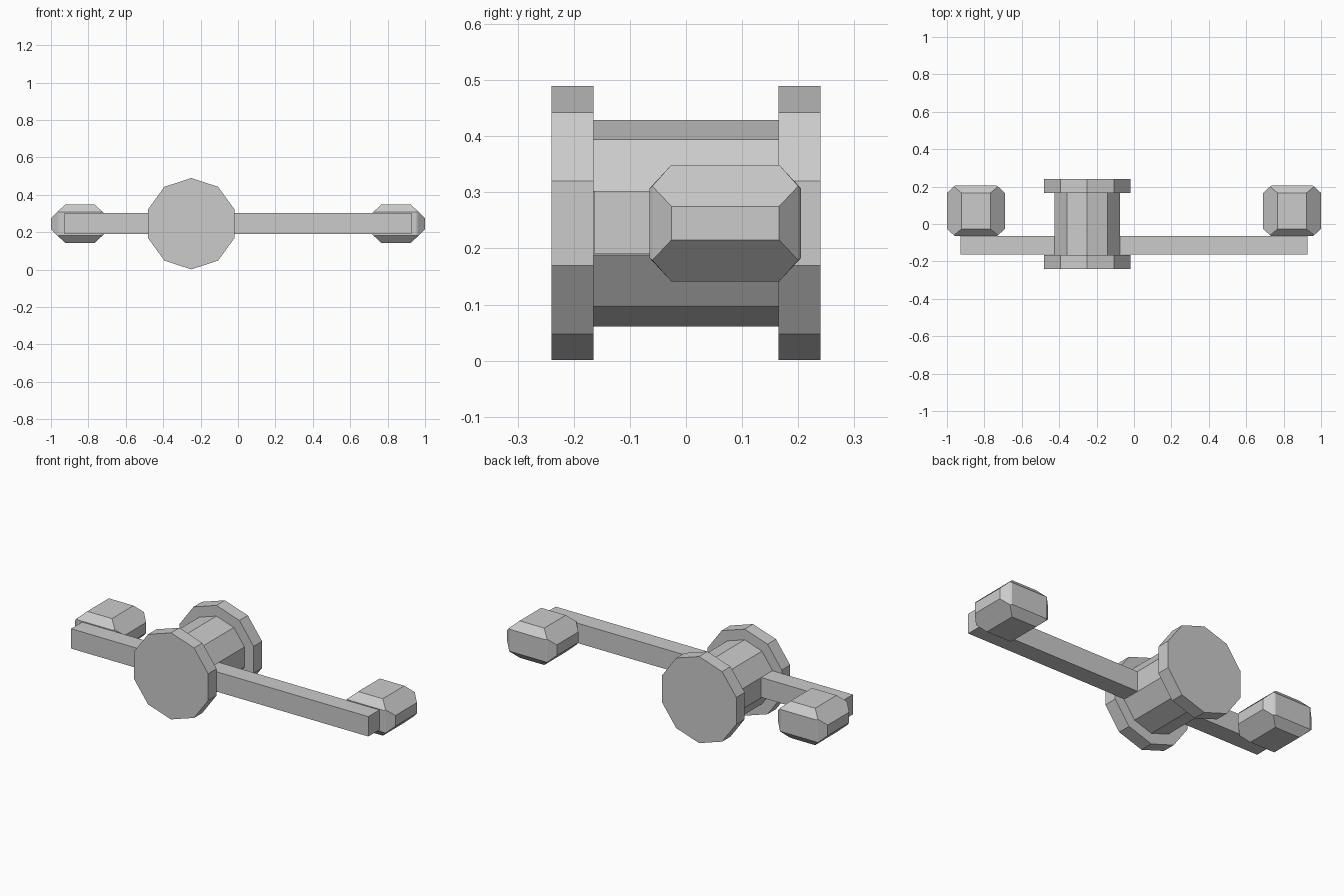
import bpy, bmesh
from math import sin, cos, pi
from itertools import product
from mathutils import Vector

cube = bpy.data.objects.get("Cube")
if cube:
    bpy.data.objects.remove(cube, do_unlink=True)

grey = bpy.data.materials.new("plain_grey")
grey.use_nodes = True
colour = (0.6, 0.6, 0.6, 1)
grey.diffuse_color = colour
grey.node_tree.nodes["Principled BSDF"].inputs["Base Color"].default_value = colour


def hull(name, points):
    """Convex flat-faced solid around the given points."""
    bm = bmesh.new()
    for p in points:
        bm.verts.new(p)
    bmesh.ops.convex_hull(bm, input=bm.verts[:])
    bmesh.ops.dissolve_limit(bm, angle_limit=0.03, verts=bm.verts[:], edges=bm.edges[:])
    bmesh.ops.recalc_face_normals(bm, faces=bm.faces[:])
    mesh = bpy.data.meshes.new(name)
    bm.to_mesh(mesh)
    bm.free()
    mesh.materials.append(grey)
    obj = bpy.data.objects.new(name, mesh)
    bpy.context.collection.objects.link(obj)
    return obj


def box_points(centre, half):
    """Corners of a box; a zero half-size repeats no corners of note."""
    return [Vector(centre) + Vector([s * h for s, h in zip(signs, half)])
            for signs in product((-1, 1), repeat=3)]


def drum(name, radius, y0, y1, sides=10):
    """Ten-sided drum lying along y, with a corner pointing up."""
    angles = [2 * pi * i / sides for i in range(sides)]
    hull(name, [(-0.25 + radius * sin(a), y, 0.245 + radius * cos(a))
                for a in angles for y in (y0, y1)])


# Spool: core and two wide end discs
drum("spool_core", 0.184, -0.165, 0.165)
drum("front_disc", 0.244, -0.24, -0.165)
drum("back_disc", 0.244, 0.165, 0.24)

# Long crossbar through the spool
hull("crossbar", box_points((0, -0.113, 0.246), (0.927, 0.05, 0.056)))

# Chamfered knobs behind both bar ends: three pairs of faces plus the corners
KNOB_SHELLS = [(0.155, 0.096, 0.03), (0.077, 0.096, 0.104),
               (0.11, 0.135, 0.062), (0.118, 0.13, 0.066)]
for name, side in (("left_knob", 1), ("right_knob", -1)):
    centre = (side * 0.845, 0.07, 0.245)
    hull(name, [p for half in KNOB_SHELLS for p in box_points(centre, half)])
